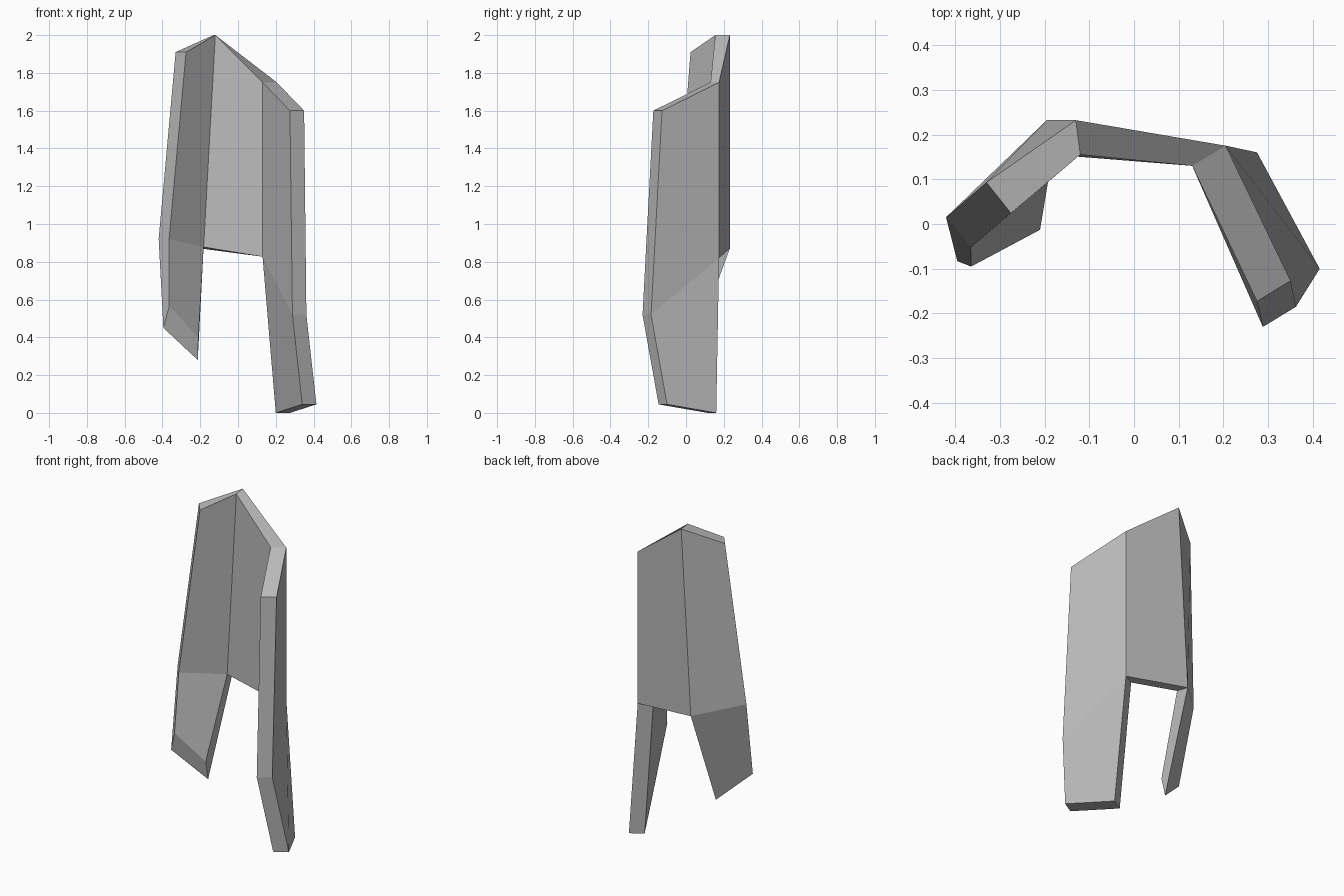
import bpy
import bmesh

default_cube = bpy.data.objects.get("Cube")
if default_cube:
    bpy.data.objects.remove(default_cube, do_unlink=True)

# Single stone-grey material
grey = bpy.data.materials.new("plain_grey")
grey.use_nodes = True
colour = (0.5, 0.5, 0.5, 1.0)
grey.diffuse_color = colour
grey.node_tree.nodes["Principled BSDF"].inputs["Base Color"].default_value = colour

# Fold lines of the bent plate, listed from its right wing to its left wing.
# Every fold line runs top, crease, leg tip; each level is (outer, inner).
right_front = [((-.33, .093, 1.91), (-.275, .024, 1.91)),
               ((-.42, .015, .92), (-.365, -.053, .92)),
               ((-.395, -.083, .45), (-.364, -.095, .565))]
right_back = [((-.13, .232, 2), (-.12, .155, 2)),
              ((-.195, .232, .87), (-.182, .155, .878)),
              ((-.213, .015, .28), (-.21, -.013, .4))]
left_back = [((.205, .175, 1.75), (.13, .13, 1.75)),
             ((.205, .175, .82), (.13, .13, .827)),
             ((.275, .16, 0), (.2, .115, 0))]
left_front = [((.35, -.127, 1.6), (.275, -.173, 1.6)),
              ((.362, -.185, .52), (.288, -.23, .52)),
              ((.415, -.1, .045), (.34, -.145, .045))]


def add_panel(sheet, first, second, levels):
    """Collect the stacked quads between two neighbouring fold lines."""
    for level in range(levels):
        sheet.append((first[level], second[level],
                      second[level + 1], first[level + 1]))


def build_folded_plate(name, sheet, material):
    """Make the outer skin, the inner skin and the rim joining them."""
    bm = bmesh.new()
    pairs = {}
    for quad in sheet:
        for pair in quad:
            if pair not in pairs:
                pairs[pair] = [bm.verts.new(point) for point in pair]

    edge_use = {}
    for quad in sheet:
        outer = [pairs[pair][0] for pair in quad]
        inner = [pairs[pair][1] for pair in quad]
        bm.faces.new(outer)
        bm.faces.new(reversed(inner))
        for i, pair in enumerate(quad):
            edge = (pair, quad[(i + 1) % len(quad)])
            edge_use.setdefault(frozenset(edge), []).append(edge)

    # Close the thickness along every edge used by only one quad
    for uses in edge_use.values():
        if len(uses) == 1:
            a, b = (pairs[pair] for pair in uses[0])
            bm.faces.new((b[0], a[0], a[1], b[1]))

    bmesh.ops.recalc_face_normals(bm, faces=bm.faces[:])
    mesh = bpy.data.meshes.new(name)
    bm.to_mesh(mesh)
    bm.free()
    mesh.materials.append(material)
    plate = bpy.data.objects.new(name, mesh)
    bpy.context.scene.collection.objects.link(plate)
    return plate


# Both wings carry a leg below the crease; the back panel stops at the crease
panels = []
add_panel(panels, right_front, right_back, levels=2)
add_panel(panels, right_back, left_back, levels=1)
add_panel(panels, left_back, left_front, levels=2)
build_folded_plate("folded_plate", panels, grey)
